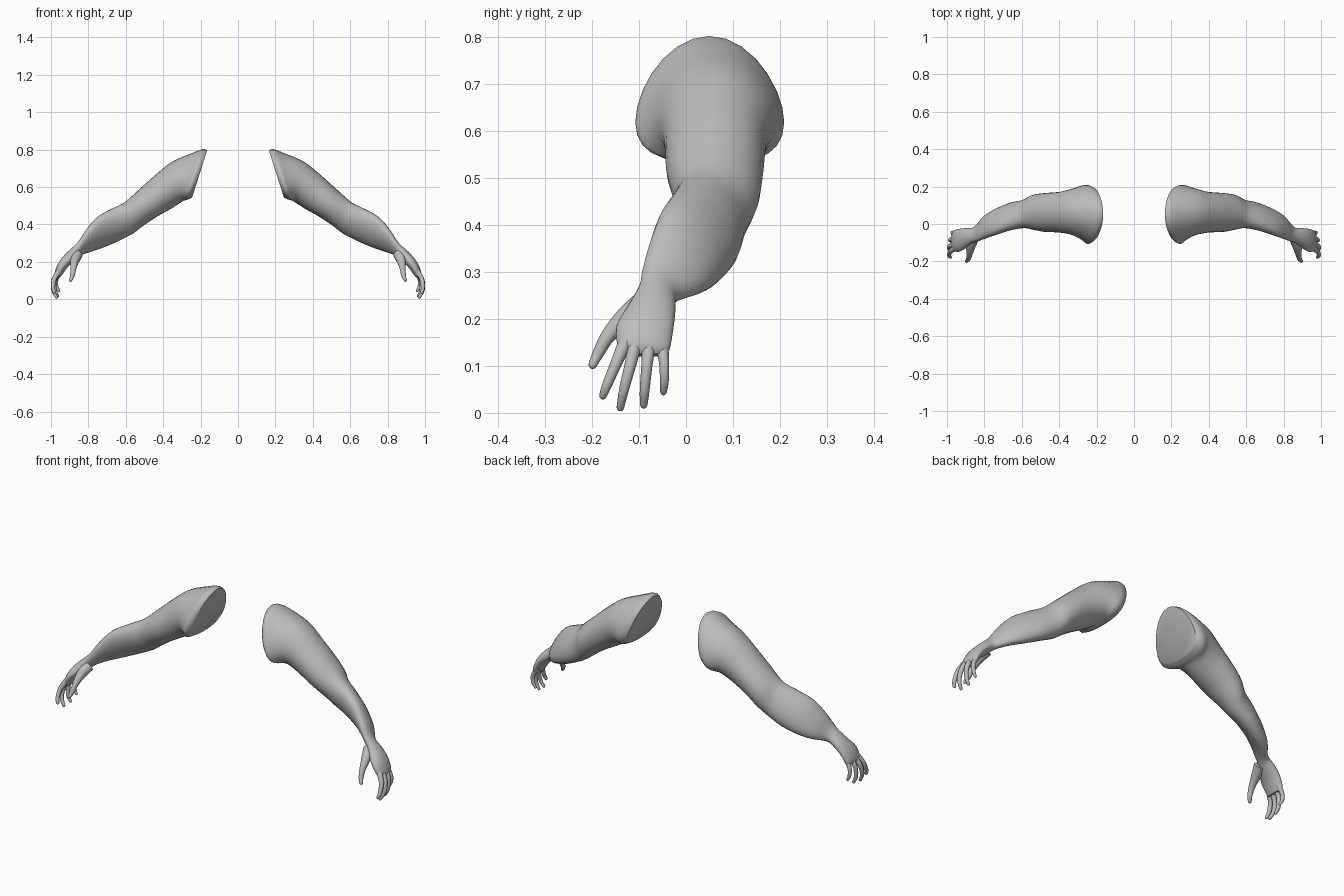
import bpy, bmesh, math
from mathutils import Vector

if "Cube" in bpy.data.objects:
    bpy.data.objects.remove(bpy.data.objects["Cube"])

grey = bpy.data.materials.new("plain grey")
grey.diffuse_color = (0.5, 0.5, 0.5, 1)
grey.use_nodes = True
grey.node_tree.nodes["Principled BSDF"].inputs["Base Color"].default_value = grey.diffuse_color


def smooth_path(rows, steps):
    """Catmull-Rom interpolation of rows of numbers."""
    out = []
    for i in range(len(rows) - 1):
        a, b, c, d = (rows[max(i - 1, 0)], rows[i], rows[i + 1],
                      rows[min(i + 2, len(rows) - 1)])
        for s in range(steps):
            t = s / steps
            out.append([0.5 * (2 * q + (r - p) * t + (2 * p - 5 * q + 4 * r - w) * t * t
                               + (3 * q - p - 3 * r + w) * t ** 3)
                        for p, q, r, w in zip(a, b, c, d)])
    out.append(list(rows[-1]))
    return out


def skin(name, rings, sharp=40):
    """Join rings of points into a closed tube, mirrored to both sides."""
    bm = bmesh.new()
    loops = [[bm.verts.new(p) for p in ring] for ring in rings]
    n = len(loops[0])
    for a, b in zip(loops, loops[1:]):
        for i in range(n):
            bm.faces.new((a[i], a[(i + 1) % n], b[(i + 1) % n], b[i]))
    bm.faces.new(loops[0])
    bm.faces.new(loops[-1])
    bmesh.ops.recalc_face_normals(bm, faces=bm.faces)
    mesh = bpy.data.meshes.new(name)
    bm.to_mesh(mesh)
    bm.free()
    mesh.materials.append(grey)
    ob = bpy.data.objects.new(name, mesh)
    bpy.context.collection.objects.link(ob)
    bpy.ops.object.select_all(action='DESELECT')
    ob.select_set(True)
    bpy.context.view_layer.objects.active = ob
    bpy.ops.object.shade_smooth_by_angle(angle=math.radians(sharp))
    mirror = ob.modifiers.new("both sides", 'MIRROR')
    mirror.use_mirror_merge = False
    return ob


def arm_ring(row, n=28):
    """Egg-shaped section between a top and a bottom point."""
    xt, zt, xb, zb, yf, yb, tilt, egg = row
    ring = []
    for i in range(n):
        a = 2 * math.pi * i / n
        s = math.sin(a)
        v = math.cos(a) - egg * s * s
        ring.append(((xt + xb) / 2 + v * (xt - xb) / 2,
                     (yf + yb) / 2 + s * (yb - yf) / 2,
                     (zt + zb) / 2 + v * (zt - zb) / 2 - tilt * s))
    return ring


def digit(name, points, n=12):
    """Tapered round tube with a rounded tip."""
    path = smooth_path(points, 4)
    rings = []
    for i, (x, y, z, r) in enumerate(path):
        p = Vector((x, y, z))
        t = (Vector(path[min(i + 1, len(path) - 1)][:3])
             - Vector(path[max(i - 1, 0)][:3])).normalized()
        u = t.cross(Vector((1, 0, 0))).normalized()
        w = t.cross(u)
        tip = [(0, 1)] if i < len(path) - 1 else [(0, 1), (0.45, 0.85), (0.8, 0.5), (0.9, 0.2)]
        for along, k in tip:
            rings.append([p + t * r * along + r * k * (u * math.cos(2 * math.pi * j / n)
                          + w * math.sin(2 * math.pi * j / n)) for j in range(n)])
    skin(name, rings, 80)


# Arm from the cut shoulder to the knuckles:
# top x, top z, bottom x, bottom z, front y, back y, tilt, egg
sections = [
    (.165, .797, .245, .545, -.088, .195, 0, .35),
    (.19, .803, .272, .532, -.108, .208, 0, .35),
    (.25, .78, .29, .527, -.088, .207, 0, .28),
    (.35, .737, .31, .515, -.06, .19, 0, .1),
    (.43, .675, .36, .483, -.046, .172, 0, 0),
    (.52, .595, .44, .438, -.042, .165, 0, 0),
    (.575, .545, .51, .39, -.03, .155, .01, 0),
    (.615, .51, .565, .352, -.022, .13, .025, 0),
    (.68, .473, .65, .315, -.035, .113, .04, 0),
    (.757, .425, .73, .285, -.06, .08, .045, 0),
    (.815, .36, .785, .265, -.08, .045, .035, 0),
    (.85, .31, .828, .245, -.094, .0, .02, 0),
    (.875, .285, .85, .228, -.10, -.02, .01, 0),
    (.92, .245, .875, .203, -.125, -.022, 0, 0),
    (.957, .20, .91, .172, -.148, -.026, 0, 0),
    (.978, .15, .937, .135, -.146, -.033, 0, 0),
    (.974, .127, .948, .12, -.138, -.04, 0, 0),
]
skin("arm", [arm_ring(r) for r in smooth_path(sections, 3)], 50)

# Digits: x, y, z, radius
digit("thumb", [(.86, -.08, .238, .03), (.873, -.125, .205, .024), (.88, -.165, .165, .016),
                (.886, -.188, .125, .012), (.895, -.199, .102, .009)])
digit("index_finger", [(.95, -.125, .16, .016), (.982, -.147, .11, .0125),
                       (.988, -.168, .06, .0105), (.981, -.177, .036, .008)])
digit("middle_finger", [(.953, -.106, .155, .016), (.984, -.118, .105, .0125),
                        (.988, -.132, .05, .0105), (.97, -.14, .011, .008)])
digit("ring_finger", [(.953, -.078, .155, .016), (.98, -.083, .105, .012),
                      (.98, -.088, .05, .0105), (.965, -.09, .017, .008)])
digit("little_finger", [(.945, -.053, .155, .015), (.97, -.047, .11, .011),
                        (.97, -.046, .07, .0095), (.957, -.048, .044, .007)])
